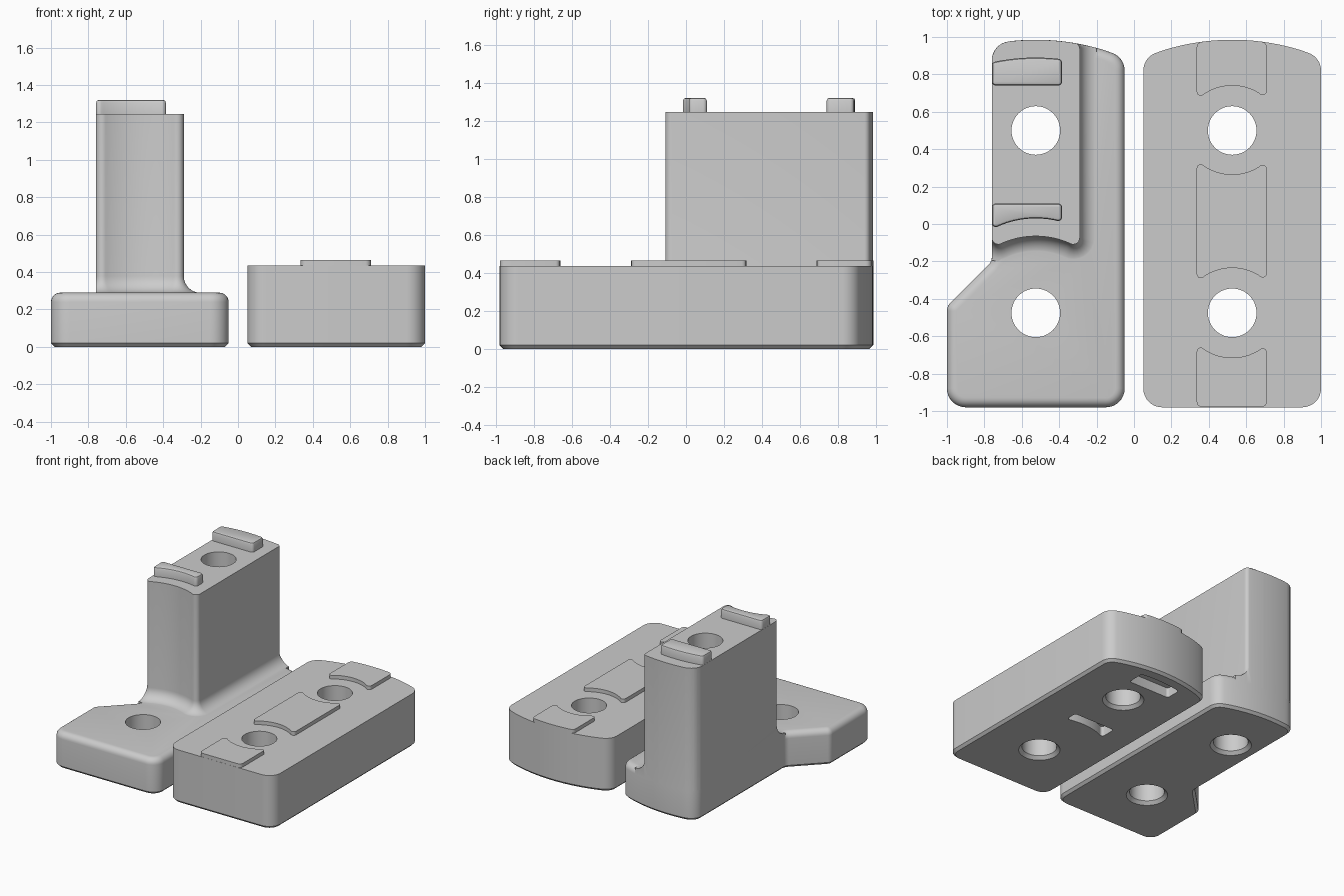
import bpy, bmesh, math
from mathutils import Vector

if "Cube" in bpy.data.objects:
    bpy.data.objects.remove(bpy.data.objects["Cube"])

grey = bpy.data.materials.new("plain grey")
grey.diffuse_color = (0.6, 0.6, 0.6, 1)
grey.use_nodes = True
grey.node_tree.nodes["Principled BSDF"].inputs["Base Color"].default_value = grey.diffuse_color


def rounded(points, n=8):
    """Closed outline (counter-clockwise) from (x, y, corner radius) points."""
    out = []
    for i, (x, y, r) in enumerate(points):
        p = Vector((x, y))
        if r == 0:
            out.append(p)
            continue
        u = (Vector(points[i - 1][:2]) - p).normalized()
        v = (Vector(points[(i + 1) % len(points)][:2]) - p).normalized()
        half = math.acos(max(-1, min(1, u.dot(v)))) / 2
        c = p + (u + v).normalized() * r / math.sin(half)
        s, e = p + u * r / math.tan(half) - c, p + v * r / math.tan(half) - c
        a0 = math.atan2(s.y, s.x)
        da = (math.atan2(e.y, e.x) - a0 + math.pi) % (2 * math.pi) - math.pi
        out += [c + r * Vector((math.cos(a0 + da * k / n), math.sin(a0 + da * k / n)))
                for k in range(n + 1)]
    return out


def inset(outline, d):
    """Move an outline inward by d (outward if negative)."""
    out = []
    for i, p in enumerate(outline):
        a = (p - outline[i - 1]).normalized()
        b = (outline[(i + 1) % len(outline)] - p).normalized()
        na, nb = Vector((-a.y, a.x)), Vector((-b.y, b.x))
        out.append(p + (na + nb) * d / (1 + na.dot(nb)))
    return out


def loft(name, rings, bottom=True):
    """Solid through (outline, z) rings."""
    bm = bmesh.new()
    loops = [[bm.verts.new((p.x, p.y, z)) for p in o] for o, z in rings]
    n = len(loops[0])
    for lo, hi in zip(loops, loops[1:]):
        for i in range(n):
            j = (i + 1) % n
            bm.faces.new((lo[i], lo[j], hi[j], hi[i]))
    bm.faces.new(loops[-1])
    if bottom:
        bm.faces.new(loops[0][::-1])
    me = bpy.data.meshes.new(name)
    bm.to_mesh(me)
    bm.free()
    me.materials.append(grey)
    ob = bpy.data.objects.new(name, me)
    bpy.context.collection.objects.link(ob)
    return ob


def activate(ob):
    bpy.ops.object.select_all(action='DESELECT')
    ob.select_set(True)
    bpy.context.view_layer.objects.active = ob


def combine(ob, other, operation):
    mod = ob.modifiers.new("combine", 'BOOLEAN')
    mod.object, mod.operation, mod.solver = other, operation, 'EXACT'
    activate(ob)
    bpy.ops.object.modifier_apply(modifier=mod.name)
    bpy.data.objects.remove(other)


def curve(f, x0, x1, n=14):
    return [(x0 + (x1 - x0) * k / n, f(x0 + (x1 - x0) * k / n), 0) for k in range(n + 1)]


def bow(cx, peak, r):
    """Shallow arc y(x): highest at cx."""
    return lambda x: peak - r + math.sqrt(r * r - (x - cx) ** 2)


def circle(cx, cy, r, n=48):
    return [Vector((cx + r * math.cos(2 * math.pi * k / n),
                    cy + r * math.sin(2 * math.pi * k / n))) for k in range(n)]


def drill(ob, cx):
    """Two through holes with a chamfered lower rim."""
    for cy in (0.5, -0.475):
        cutter = loft("drill", [(circle(cx, cy, r), z) for r, z in
                                ((0.165, -0.01), (0.13, 0.025), (0.13, 1.6))])
        combine(ob, cutter, 'DIFFERENCE')


LX, RX = -0.525, 0.525          # centre lines of the two parts

# ---- Left part: low base
back = bow(LX, 0.985, 1.24)
base_line = rounded([(-1, -0.98, 0.1), (-0.05, -0.98, 0.1), (-0.05, back(-0.05), 0.1)]
                    + curve(back, -0.16, -0.65)
                    + [(-0.76, back(-0.76), 0.1), (-0.76, -0.2, 0.06), (-1, -0.44, 0.06)])
R = 0.05
rings = [(inset(base_line, 0.02), 0), (base_line, 0.02)]
for k in range(7):
    t = math.pi / 2 * k / 6
    rings.append((inset(base_line, R - R * math.cos(t)), 0.29 - R + R * math.sin(t)))
post = loft("base_with_post", rings)

# ---- Upright post with a flared foot, trimmed to the base edge
hollow = bow(LX, -0.065, 0.45)
tower_line = rounded([(-0.76, hollow(-0.76), 0.035)] + curve(hollow, -0.7, -0.35)
                     + [(-0.29, hollow(-0.29), 0.035), (-0.29, back(-0.29), 0.03)]
                     + curve(back, -0.34, -0.65) + [(-0.76, back(-0.76), 0.1)])
F = 0.09
rings = [(inset(tower_line, -F), 0.15)]
for k in range(9):
    t = math.pi / 2 * (1 - k / 8)
    rings.append((inset(tower_line, F * math.cos(t) - F), 0.289 + F - F * math.sin(t)))
rings.append((tower_line, 1.245))
tower = loft("post", rings)
trim_line = inset(base_line, 0.0005)
combine(tower, loft("trim", [(trim_line, 0.1), (trim_line, 1.5)]), 'INTERSECT')
combine(post, tower, 'UNION')
drill(post, LX)


# ---- Locating tabs, also used as the shape of the matching pockets
def tab_outlines(cx):
    x0, x1 = cx - 0.234, cx + 0.14
    top, low = bow(cx, 0.89, 1.1), bow(cx, 0.03, 0.5)
    rear = rounded([(x0, 0.74, 0.02), (x1, 0.74, 0.02), (x1, top(x1), 0.02)]
                   + curve(top, x1 - 0.04, x0 + 0.04, 8) + [(x0, top(x0), 0.02)], 5)
    front = rounded([(x0, low(x0), 0.02)] + curve(low, x0 + 0.04, x1 - 0.04, 8)
                    + [(x1, low(x1), 0.02), (x1, 0.11, 0.02), (x0, 0.11, 0.02)], 5)
    return {"rear_tab": rear, "front_tab": front}


parts = [post]
for name, o in tab_outlines(LX).items():
    parts.append(loft(name, [(o, 1.245), (o, 1.305), (inset(o, 0.005), 1.316),
                             (inset(o, 0.015), 1.32)], bottom=False))

# ---- Right part: thick block with pockets underneath
rear_arc = bow(RX, 0.985, 1.24)
block_line = rounded([(0.05, -0.98, 0.1), (1, -0.98, 0.1), (1, rear_arc(1), 0.1)]
                     + curve(rear_arc, 0.89, 0.16) + [(0.05, rear_arc(0.05), 0.1)])
block = loft("block", [(inset(block_line, 0.02), 0), (block_line, 0.02), (block_line, 0.435)])
for o in tab_outlines(RX).values():
    combine(block, loft("pocket", [(o, -0.05), (o, 0.08)]), 'DIFFERENCE')
drill(block, RX)
parts.append(block)

# ---- Raised pads on the block, with ends hollowed around the holes
A, B = 0.335, 0.71


def hollow_end(mid, facing):
    """Concave pad end: facing 1 ends a pad at the rear, -1 at the front."""
    f = lambda x: mid + facing * (0.27 - math.sqrt(0.27 ** 2 - (x - RX) ** 2))
    pts = [(A, f(A) , 0.022)] + curve(f, A + 0.045, B - 0.045, 12) + [(B, f(B), 0.022)]
    return pts[::-1] if facing == 1 else pts


pads = {
    "front_pad": [(A, -0.979, 0.03), (B, -0.979, 0.03)] + hollow_end(-0.715, 1),
    "middle_pad": hollow_end(-0.235, -1) + hollow_end(0.265, 1),
    "rear_pad": hollow_end(0.74, -1) + [(B, rear_arc(B), 0.03)]
                + curve(rear_arc, B - 0.05, A + 0.05, 8) + [(A, rear_arc(A), 0.03)],
}
for name, pts in pads.items():
    o = rounded(pts, 5)
    parts.append(loft(name, [(o, 0.435), (o, 0.465)], bottom=False))

# ---- Smooth shading with sharp edges kept
for ob in parts:
    activate(ob)
    bpy.ops.object.shade_smooth_by_angle(angle=math.radians(30))
